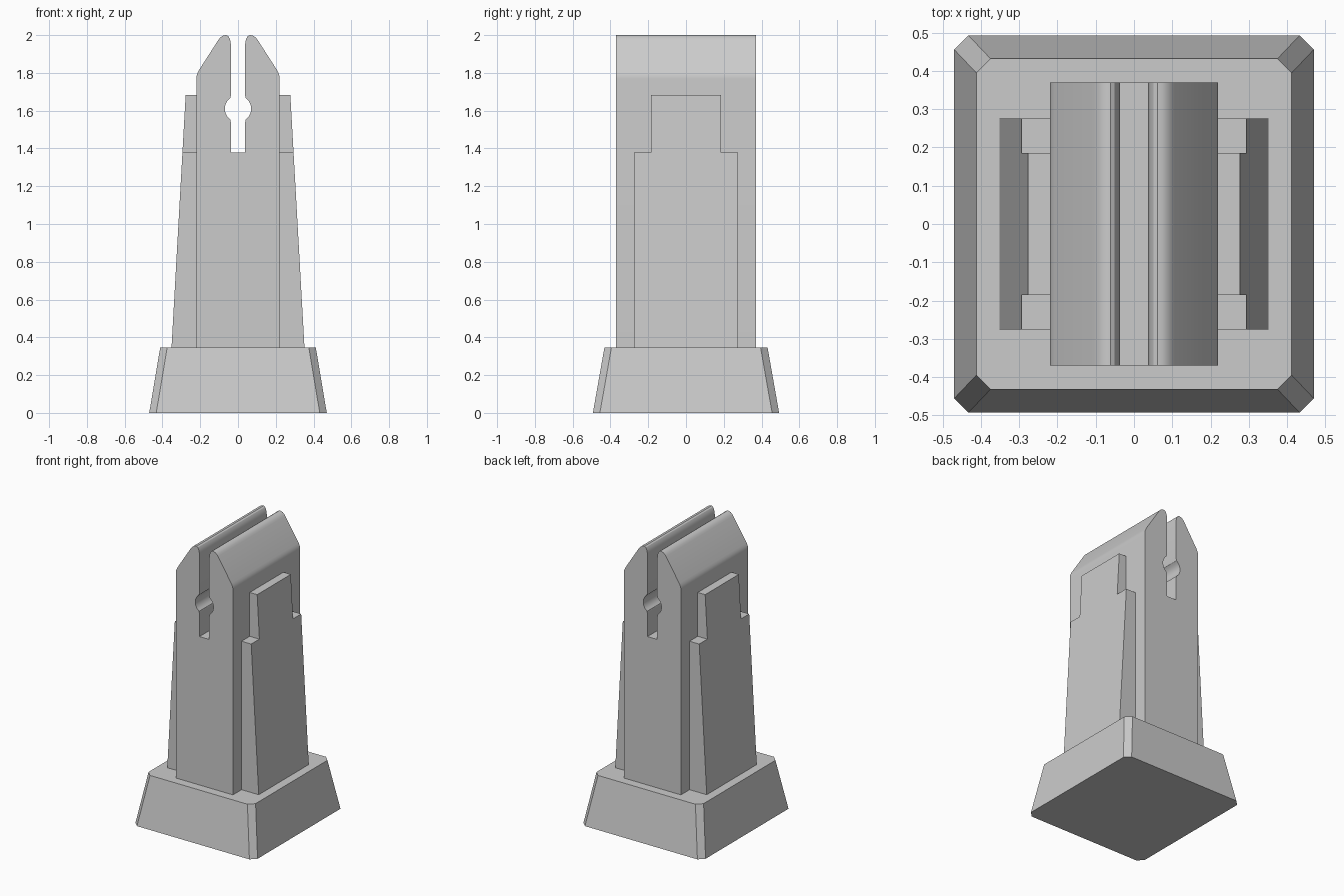
import bpy, bmesh, math

if "Cube" in bpy.data.objects:
    bpy.data.objects.remove(bpy.data.objects["Cube"])

BASE_TOP = 0.345


def loft(name, rings):
    """Closed solid through matching rings of 3D points."""
    bm = bmesh.new()
    loops = [[bm.verts.new(p) for p in ring] for ring in rings]
    n = len(loops[0])
    for a, b in zip(loops, loops[1:]):
        for i in range(n):
            j = (i + 1) % n
            bm.faces.new((a[i], a[j], b[j], b[i]))
    bm.faces.new(loops[0][::-1])
    bm.faces.new(loops[-1])
    bmesh.ops.recalc_face_normals(bm, faces=bm.faces)
    mesh = bpy.data.meshes.new(name)
    bm.to_mesh(mesh)
    bm.free()
    obj = bpy.data.objects.new(name, mesh)
    bpy.context.collection.objects.link(obj)
    return obj


def chamfered_ring(x, y, c, z):
    quarter = [(x, y - c), (x - c, y)]
    half = quarter + [(-px, py) for px, py in reversed(quarter)]
    return [(px, py, z) for px, py in half + [(-px, -py) for px, py in half]]


# Tapered base with chamfered corners
loft("base", [chamfered_ring(0.47, 0.493, 0.037, 0),
              chamfered_ring(0.412, 0.432, 0.037, BASE_TOP)])

# Slotted post: right half of the profile, mirrored and extruded along y
half = [(0.22, BASE_TOP), (0.22, 1.77), (0.219, 1.785), (0.214, 1.80), (0.207, 1.814),
        (0.105, 1.973), (0.096, 1.985), (0.085, 1.994), (0.073, 1.999), (0.061, 2.0),
        (0.051, 1.994), (0.044, 1.982), (0.039, 1.963), (0.037, 1.94)]
half += [(0.037, 1.685)]
r, mid = 0.07, 1.61                       # round wire hole in the slot
half += [(r * math.cos(math.radians(a)), mid + r * math.sin(math.radians(a)))
         for a in range(54, -55, -12)]
half += [(0.037, 1.535), (0.037, 1.378)]
profile = half + [(-x, z) for x, z in reversed(half)]
post = loft("slotted_post", [[(x, y, z) for x, z in profile] for y in (-0.37, 0.37)])
bpy.context.view_layer.objects.active = post
post.select_set(True)
bpy.ops.object.shade_smooth_by_angle(angle=math.radians(25))

# Stepped side ribs whose outer face leans inward
step = [(0.275, BASE_TOP), (0.275, 1.378), (0.185, 1.378), (0.185, 1.683)]
outline = step + [(-y, z) for y, z in reversed(step)]
for side, label in ((1, "right"), (-1, "left")):
    inner = [(side * 0.22, y, z) for y, z in outline]
    outer = [(side * (0.352 - 0.056 * (z - BASE_TOP)), y, z) for y, z in outline]
    loft(label + "_rib", [inner, outer])
